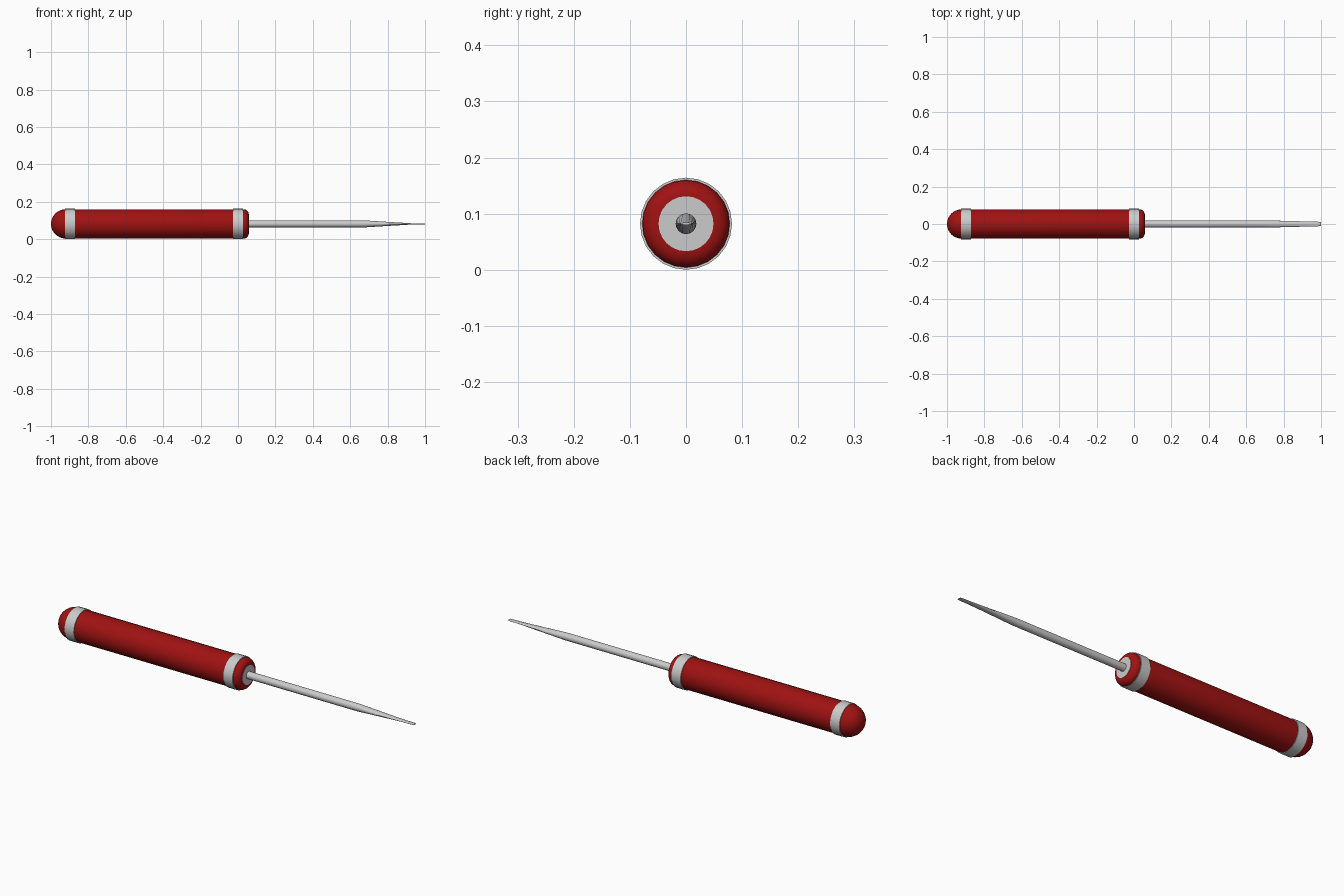
import bpy, bmesh, math

if "Cube" in bpy.data.objects:
    bpy.data.objects.remove(bpy.data.objects["Cube"])

CZ = 0.082
SIDES = 24

red = bpy.data.materials.new("red_plastic")
red.diffuse_color = (0.35, 0.006, 0.006, 1)
red.use_nodes = True
red.node_tree.nodes["Principled BSDF"].inputs["Base Color"].default_value = red.diffuse_color


def loft(name, sections, sides=SIDES, material=None, angle=35):
    """Skin elliptical sections (x, half width, half height) along x."""
    bm = bmesh.new()
    rings = []
    for x, ry, rz in sections:
        rings.append([bm.verts.new((x, ry * math.cos(2 * math.pi * i / sides),
                                    CZ + rz * math.sin(2 * math.pi * i / sides)))
                      for i in range(sides)])
    for a, b in zip(rings, rings[1:]):
        for i in range(sides):
            j = (i + 1) % sides
            bm.faces.new((a[i], a[j], b[j], b[i]))
    bm.faces.new(rings[0])
    bm.faces.new(rings[-1])
    bmesh.ops.recalc_face_normals(bm, faces=bm.faces)
    mesh = bpy.data.meshes.new(name)
    bm.to_mesh(mesh)
    bm.free()
    obj = bpy.data.objects.new(name, mesh)
    bpy.context.collection.objects.link(obj)
    if material:
        mesh.materials.append(material)
    bpy.ops.object.select_all(action='DESELECT')
    obj.select_set(True)
    bpy.context.view_layer.objects.active = obj
    bpy.ops.object.shade_smooth_by_angle(angle=math.radians(angle))
    return obj


def lathe(name, profile, **kw):
    return loft(name, [(x, r, r) for x, r in profile], **kw)


# Handle grip with domed butt and rounded nose
R = 0.078
dome = [(-0.922 - 0.078 * math.cos(a), R * math.sin(a))
        for a in (math.radians(3 + 87 * k / 8) for k in range(9))]
nose = [(0.032 + 0.026 * math.sin(a), 0.05 + 0.028 * math.cos(a))
        for a in (math.radians(90 * k / 5) for k in range(6))]
lathe("handle", dome + nose, material=red)

# Metal collars around the grip
for name, x in (("butt_collar", -0.898), ("nose_collar", 0.0)):
    lathe(name, [(x - 0.026, 0.076), (x - 0.026, 0.082),
                 (x + 0.026, 0.082), (x + 0.026, 0.076)])

# Metal disc closing the nose
lathe("nose_disc", [(0.04, 0.049), (0.0595, 0.049)])

# Shaft flattening into the blade tip
loft("shaft", [(0.05, 0.0185, 0.0185), (0.68, 0.0185, 0.0185),
               (0.76, 0.018, 0.0135), (0.93, 0.0135, 0.003),
               (0.98, 0.0125, 0.002), (1.0, 0.0105, 0.002)], sides=16)
